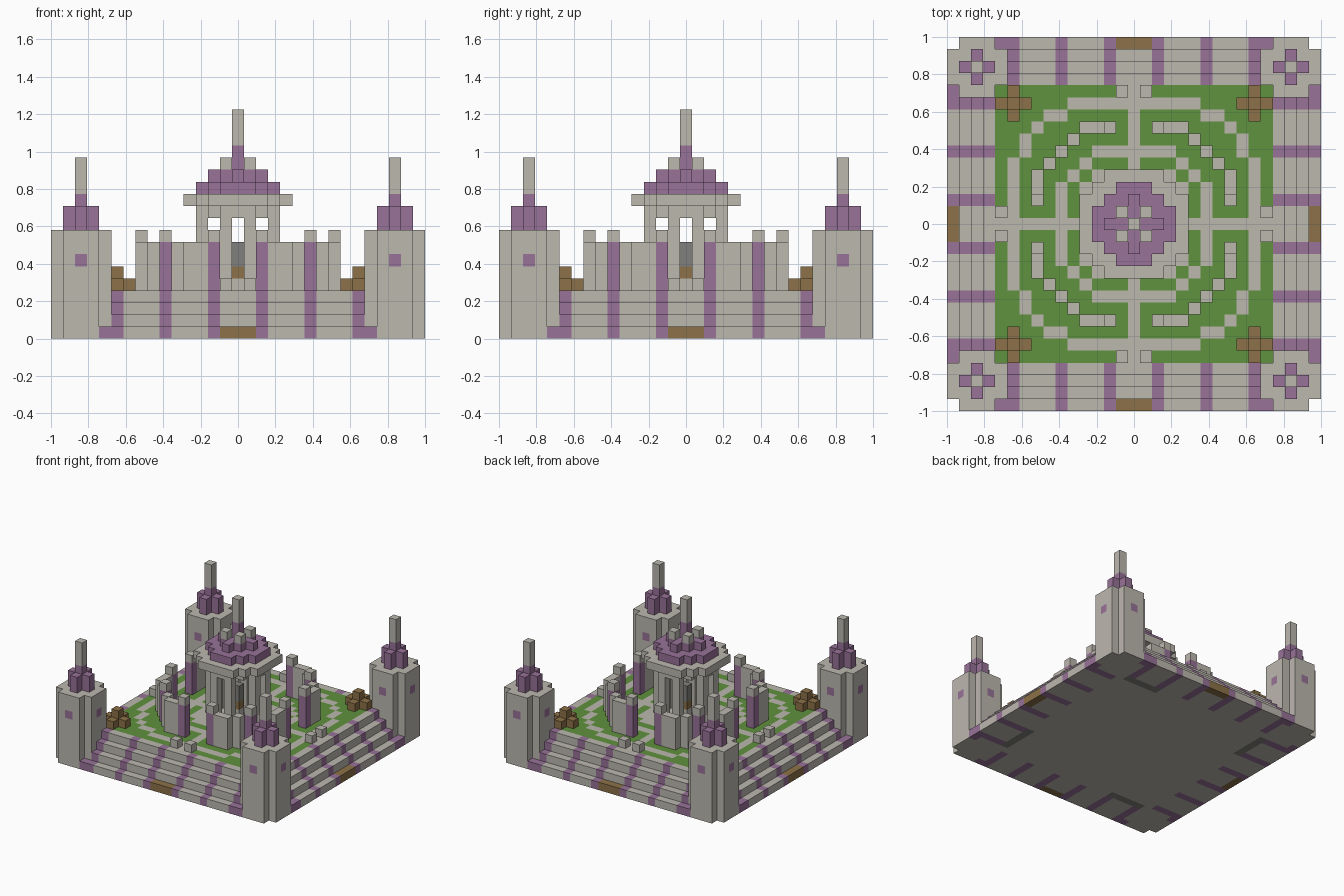
import bpy, bmesh

cube = bpy.data.objects.get("Cube")
if cube:
    bpy.data.objects.remove(cube, do_unlink=True)

U = 2 / 31          # block size
HALF = 15           # grid runs from -HALF to HALF


def material(name, rgb):
    lin = [((c / 255 + 0.055) / 1.055) ** 2.4 for c in rgb] + [1]
    m = bpy.data.materials.new(name)
    m.use_nodes = True
    m.diffuse_color = lin
    bsdf = next(n for n in m.node_tree.nodes if n.type == 'BSDF_PRINCIPLED')
    bsdf.inputs["Base Color"].default_value = lin
    bsdf.inputs["Roughness"].default_value = 0.9
    return m


STONE = material("pale stone", (188, 184, 175))
PURPLE = material("purple stone", (152, 114, 152))
GRASS = material("grass green", (96, 146, 62))
WOOD = material("brown wood", (140, 113, 72))
SLATE = material("dark grey", (128, 128, 126))


def cells(rule):
    """Grid cells whose mirrored position (far, near to the axes) obeys a rule."""
    span = range(-HALF, HALF + 1)
    return {(i, j) for i in span for j in span if rule(abs(i), abs(j))}


def prism(name, footprint, z0, z1, mat):
    """Extrude a set of grid cells from level z0 to z1, with walls on its outline only."""
    bm = bmesh.new()

    def quad(points):
        bm.faces.new([bm.verts.new((x * U, y * U, z * U)) for x, y, z in points])

    for i, j in footprint:
        ring = [(i - .5, j - .5), (i + .5, j - .5), (i + .5, j + .5), (i - .5, j + .5)]
        quad([(x, y, z1) for x, y in ring])
        quad([(x, y, z0) for x, y in reversed(ring)])
        for k, (di, dj) in enumerate([(0, -1), (1, 0), (0, 1), (-1, 0)]):
            if (i + di, j + dj) not in footprint:
                p, q = ring[k], ring[(k + 1) % 4]
                quad([(*p, z0), (*q, z0), (*q, z1), (*p, z1)])
    bmesh.ops.remove_doubles(bm, verts=bm.verts, dist=U / 100)
    mesh = bpy.data.meshes.new(name)
    bm.to_mesh(mesh)
    bm.free()
    mesh.materials.append(mat)
    obj = bpy.data.objects.new(name, mesh)
    bpy.context.collection.objects.link(obj)


# Footprint rules
def in_tower(a, b):
    p, q = abs(a - 13), abs(b - 13)
    return p <= 2 and q <= 2 and p + q < 4


def tower_window(a, b):
    return sorted((abs(a - 13), abs(b - 13))) == [0, 2]


def tower_cross(a, b):
    return abs(a - 13) + abs(b - 13) <= 1


def outer_path(a, b):
    m, n = max(a, b), min(a, b)
    return (m == 10 and n <= 5) or (m < 10 and a + b == 16) or (m, n) == (9, 6)


def wall_ring(a, b):
    m, n = max(a, b), min(a, b)
    return (m == 8 and 2 <= n <= 4) or (m < 8 and a + b == 12)


def wall_post(a, b):
    return (max(a, b), min(a, b)) in ((8, 2), (6, 6))


def inner_path(a, b):
    m, n = max(a, b), min(a, b)
    return (m == 6 and n <= 3) or (m < 6 and a + b == 9 and n == 4)


def plaza(a, b):
    return max(a, b) <= 4 and a + b <= 7


def paved(a, b):
    return min(a, b) == 0 or any(f(a, b) for f in (outer_path, wall_ring, inner_path, plaza))


# Foundation with dark bars set into its underside
court = cells(lambda a, b: max(a, b) <= 11)
bars = {(i, j) for i, j in court
        if max(abs(i), abs(j)) == 11 and 6 <= min(abs(i), abs(j)) <= 10
        and (i * j > 0) == (abs(j) == 11)}
prism("foundation_bars", bars, 0, 1, SLATE)
prism("foundation_base", court - bars, 0, 1, STONE)
prism("foundation_core", court, 1, 3, STONE)

# Garden surface
paving = cells(lambda a, b: max(a, b) <= 11 and paved(a, b))
prism("garden_paths", paving, 3, 4, STONE)
prism("lawn", court - paving, 3, 4, GRASS)

# Four flights of steps with purple stripes and a wooden threshold
for level in range(1, 5):
    row = 16 - level
    tread = cells(lambda a, b: max(a, b) == row and min(a, b) <= 11 and not in_tower(a, b))
    stripes = {c for c in tread if min(map(abs, c)) in (2, 6, 10, 11)}
    doors = {c for c in tread if level == 1 and min(map(abs, c)) <= 1}
    prism(f"step_{level}", tread - stripes - doors, 0, level, STONE)
    prism(f"step_stripes_{level}", stripes, 0, level, PURPLE)
    if doors:
        prism("thresholds", doors, 0, level, WOOD)

# Corner towers
tower = cells(in_tower)
windows = cells(tower_window)
prism("tower_lower", tower, 0, 6, STONE)
prism("tower_window_band", tower - windows, 6, 7, STONE)
prism("tower_windows", windows, 6, 7, PURPLE)
prism("tower_upper", tower, 7, 9, STONE)
spire = cells(lambda a, b: a == b == 13)
prism("tower_roofs", cells(tower_cross), 9, 11, PURPLE)
prism("tower_spire_bases", spire, 11, 12, PURPLE)
prism("tower_spires", spire, 12, 15, STONE)

# Garden walls with capped purple posts
posts = cells(wall_post)
prism("garden_walls", cells(wall_ring) - posts, 4, 8, STONE)
prism("wall_posts", posts, 4, 8, PURPLE)
prism("wall_post_caps", posts, 8, 9, STONE)

# Low entrance posts and wooden bushes in the corners
prism("entrance_posts", cells(lambda a, b: (max(a, b), min(a, b)) == (11, 1)), 4, 5, STONE)
prism("bush_bases", cells(lambda a, b: abs(a - 10) + abs(b - 10) <= 1), 4, 5, WOOD)
prism("bush_tops", cells(lambda a, b: a == b == 10), 5, 6, WOOD)

# Pavilion: statue, columns and stepped roof
centre = cells(lambda a, b: a == b == 0)
prism("statue_plinth", centre, 4, 5, STONE)
prism("statue_base", centre, 5, 6, WOOD)
prism("statue", centre, 6, 8, SLATE)
prism("pavilion_columns", cells(lambda a, b: sorted((a, b)) == [1, 3]), 4, 10, STONE)
prism("pavilion_beam", cells(lambda a, b: max(a, b) <= 3 and a + b <= 4), 10, 11, STONE)
prism("pavilion_eaves", cells(lambda a, b: max(a, b) <= 4 and a + b <= 6), 11, 12, STONE)
prism("pavilion_roof_lower", cells(lambda a, b: max(a, b) <= 3 and a + b <= 4), 12, 13, PURPLE)
prism("pavilion_roof_upper", cells(lambda a, b: a + b <= 2), 13, 14, PURPLE)
prism("pavilion_roof_studs", cells(lambda a, b: a == b == 1), 14, 15, STONE)
prism("pavilion_spire_base", centre, 14, 16, PURPLE)
prism("pavilion_spire", centre, 16, 19, STONE)
